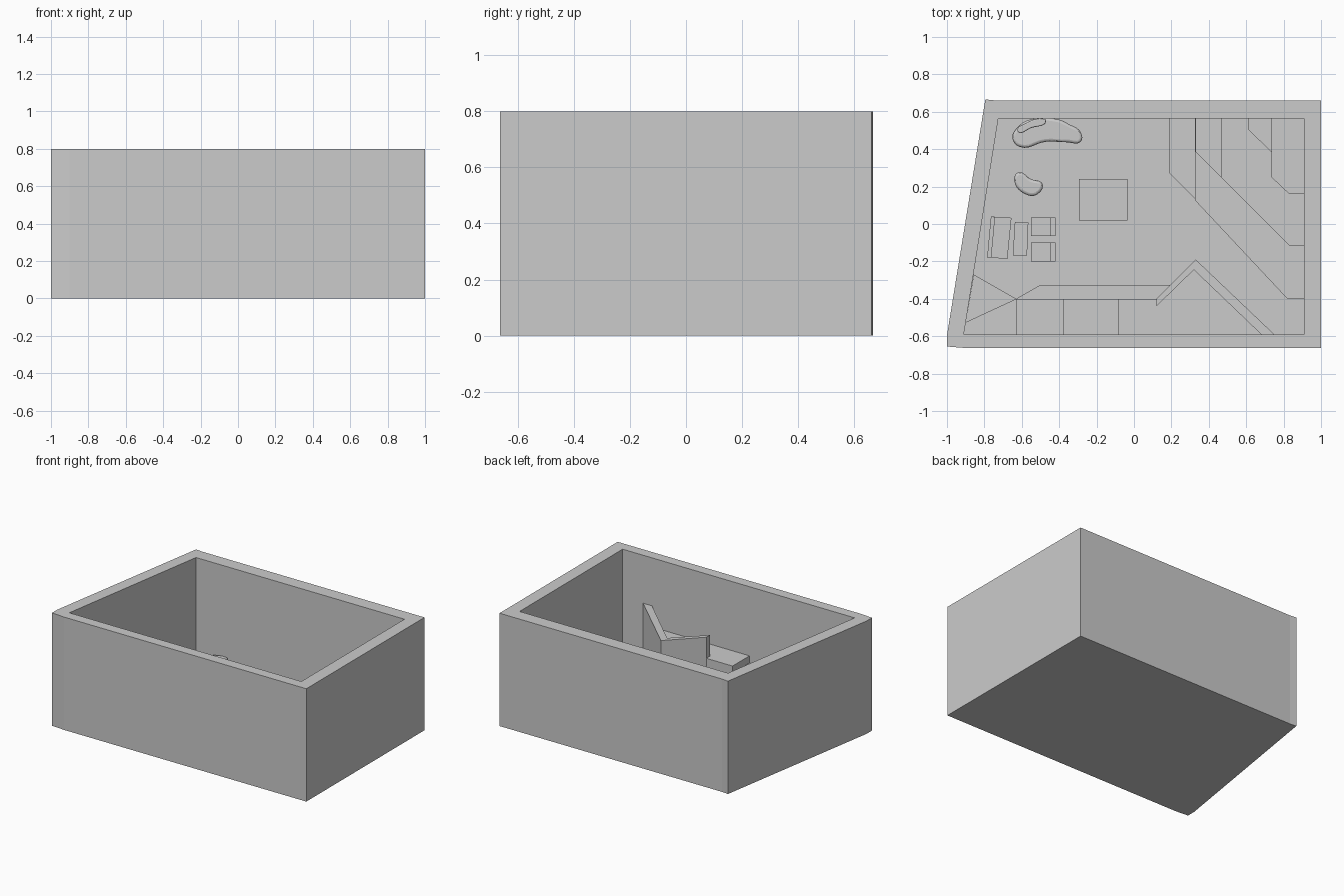
import bpy, bmesh

if "Cube" in bpy.data.objects:
    bpy.data.objects.remove(bpy.data.objects["Cube"])

F = 0.06   # floor level
H = 0.05   # step rise


def prism(name, pts, z0, z1):
    bm = bmesh.new()
    face = bm.faces.new([bm.verts.new((x, y, z0)) for x, y in pts])
    ret = bmesh.ops.extrude_face_region(bm, geom=[face])
    for v in ret["geom"]:
        if isinstance(v, bmesh.types.BMVert):
            v.co.z = z1
    bmesh.ops.recalc_face_normals(bm, faces=bm.faces)
    me = bpy.data.meshes.new(name)
    bm.to_mesh(me)
    bm.free()
    ob = bpy.data.objects.new(name, me)
    bpy.context.collection.objects.link(ob)
    return ob


def box(name, x0, x1, y0, y1, z0, z1):
    return prism(name, [(x0, y0), (x1, y0), (x1, y1), (x0, y1)], z0, z1)


def cushion(name, pts, z0, z1, r):
    # rounded free-form block from a closed smooth outline
    cu = bpy.data.curves.new(name, "CURVE")
    cu.dimensions = "2D"
    cu.fill_mode = "BOTH"
    cu.resolution_u = 6
    sp = cu.splines.new("BEZIER")
    sp.bezier_points.add(len(pts) - 1)
    for bp, (x, y) in zip(sp.bezier_points, pts):
        bp.co = (x, y, 0)
        bp.handle_left_type = bp.handle_right_type = "AUTO"
    sp.use_cyclic_u = True
    cu.extrude = (z1 - z0) / 2 - r
    cu.bevel_depth = r
    cu.bevel_resolution = 2
    cu.offset = -r
    ob = bpy.data.objects.new(name, cu)
    ob.location.z = (z0 + z1) / 2
    bpy.context.collection.objects.link(ob)
    bpy.ops.object.select_all(action="DESELECT")
    ob.select_set(True)
    bpy.context.view_layer.objects.active = ob
    bpy.ops.object.convert(target="MESH")
    bpy.ops.object.shade_smooth_by_angle()


# Room shell: slanted outer block, hollowed from above
shell = prism("room_shell", [(-1, -.655), (-.9, -.663), (1, -.663), (1, .661),
                             (-.745, .661), (-.795, .666), (-1, -.595)], 0, .8)
inside = prism("room_cutter", [(-.91, -.59), (.91, -.59), (.91, .565), (-.725, .565)], F, 1)
inside.hide_render = True
mod = shell.modifiers.new("hollow", "BOOLEAN")
mod.operation = "DIFFERENCE"
mod.object = inside
mod.solver = "EXACT"
bpy.context.view_layer.objects.active = shell
bpy.ops.object.modifier_apply(modifier="hollow")
bpy.data.objects.remove(inside)

# Corner tiers with half-height stair treads along the back wall
tiers = [
    ("tread_1", [(.19, .565), (.19, .27), (.33, .13), (.33, .565)]),
    ("tier_1", [(.33, .565), (.33, .13), (.825, -.4), (.91, -.4), (.91, .565)]),
    ("tread_2", [(.33, .565), (.33, .385), (.465, .25), (.465, .565)]),
    ("tier_2", [(.465, .565), (.465, .25), (.83, -.115), (.91, -.115), (.91, .565)]),
    ("tread_3", [(.61, .565), (.61, .505), (.735, .385), (.735, .565)]),
    ("tier_3", [(.735, .565), (.735, .25), (.83, .16), (.91, .16), (.91, .565)]),
]
for i, (name, pts) in enumerate(tiers):
    prism(name, pts, F, F + H * (i + 1))
prism("tier_edge_strip", [(.325, .565), (.325, .128), (.82, -.4), (.829, -.4),
                          (.333, .132), (.333, .565)], F, F + 2 * H)

# Winding stair up to the front platform
C = (-.63, -.4)
stairs = [
    ("winder_1", [(-.857, -.27), (-.9, -.525), C]),
    ("winder_2", [(-.9, -.525), (-.91, -.59), (-.63, -.59), C]),
    ("stair_3", [C, (-.63, -.59), (-.38, -.59), (-.38, -.4)]),
    ("stair_4", [(-.38, -.4), (-.38, -.59), (-.085, -.59), (-.085, -.4)]),
    ("front_platform", [(-.085, -.4), (-.085, -.59), (.7, -.59), (.325, -.22), (.14, -.4)]),
]
for i, (name, pts) in enumerate(stairs):
    prism(name, pts, F, F + H * (i + 1))
prism("platform_ledge", [C, (-.5, -.325), (.195, -.325), (.12, -.4)], F, F + H)
prism("platform_parapet", [(.75, -.59), (.33, -.19), (.12, -.4), (.12, -.44),
                           (.32, -.245), (.68, -.59)], F, .46)

# Low square block in the middle
box("floor_block", -.295, -.035, .02, .24, F, F + .05)

# Free-form lounge and pouf
cushion("lounge_seat", [(-.65, .46), (-.62, .52), (-.55, .56), (-.41, .56), (-.35, .535),
                        (-.285, .49), (-.285, .44), (-.36, .437), (-.47, .44), (-.61, .412)],
        F, F + .055, .015)
cushion("lounge_back", [(-.622, .495), (-.55, .513), (-.47, .553), (-.49, .563), (-.57, .543)],
        F, F + .1, .006)
cushion("pouf", [(-.64, .23), (-.62, .275), (-.55, .24), (-.49, .215), (-.515, .16), (-.57, .155)],
        F, F + .055, .015)

# Sofa, low table and two chairs
prism("sofa_seat", [(-.765, .04), (-.655, .033), (-.677, -.187), (-.785, -.178)], F, F + .05)
prism("sofa_back", [(-.765, .04), (-.743, .038), (-.763, -.18), (-.785, -.178)], F, F + .1)
prism("low_table", [(-.637, .012), (-.565, .008), (-.572, -.168), (-.648, -.168)], F, F + .045)
for i, y in enumerate((-.2, -.065)):
    box(f"chair_seat_{i}", -.55, -.42, y, y + .1, F, F + .05)
    box(f"chair_back_{i}", -.45, -.42, y, y + .1, F, F + .1)
